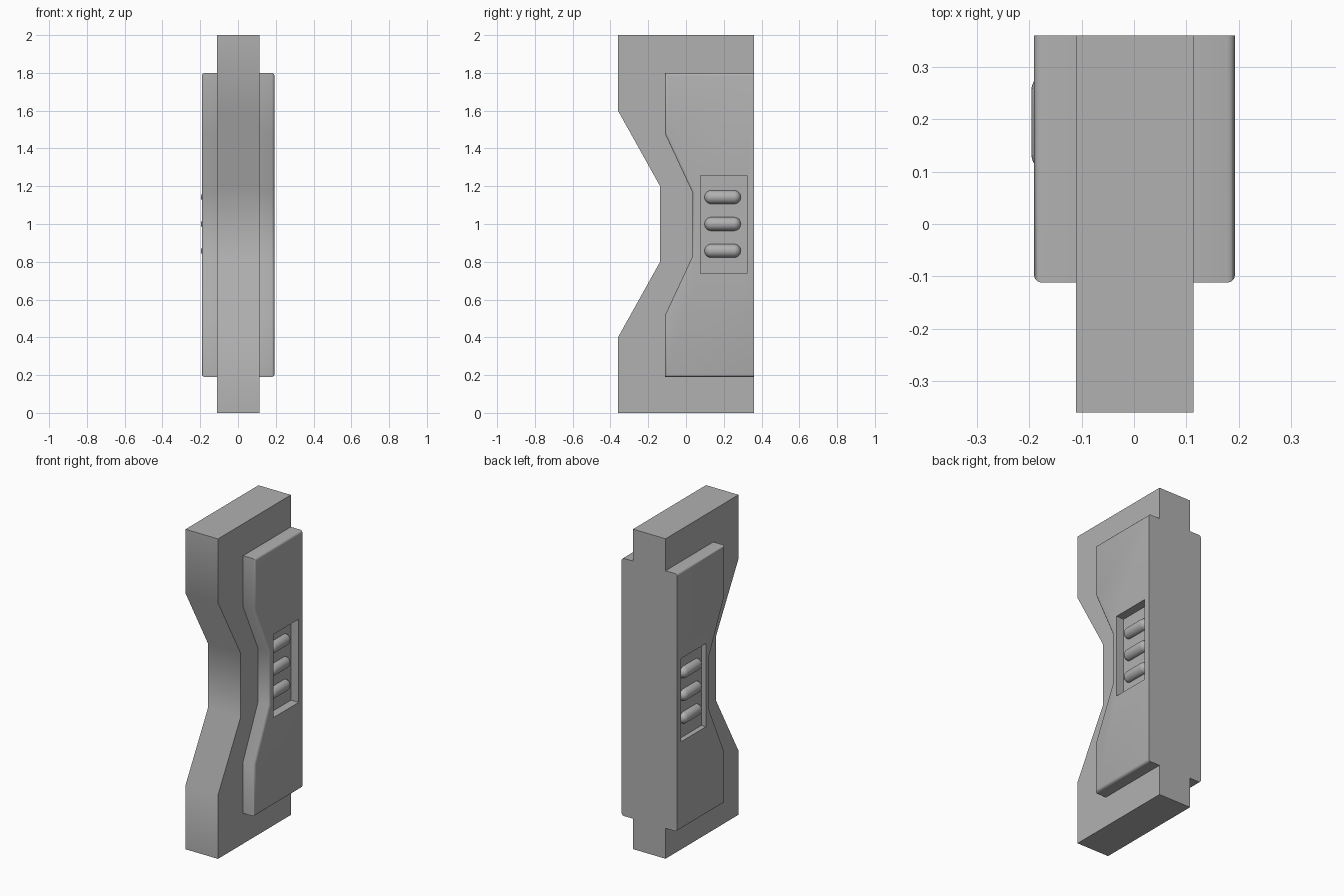
import bpy, bmesh, math
from mathutils import Matrix, Vector

if "Cube" in bpy.data.objects:
    bpy.data.objects.remove(bpy.data.objects["Cube"])

# Mid-dark grey used throughout
grey = bpy.data.materials.new("dark_grey")
grey.diffuse_color = (0.44, 0.44, 0.44, 1)
grey.use_nodes = True
grey.node_tree.nodes["Principled BSDF"].inputs["Base Color"].default_value = grey.diffuse_color


def new_object(name, bm):
    bmesh.ops.recalc_face_normals(bm, faces=bm.faces)
    mesh = bpy.data.meshes.new(name)
    bm.to_mesh(mesh)
    bm.free()
    mesh.materials.append(grey)
    obj = bpy.data.objects.new(name, mesh)
    bpy.context.collection.objects.link(obj)
    return obj


def extrude_profile(points, x0, x1):
    """Extrude a (y, z) outline along x."""
    bm = bmesh.new()
    face = bm.faces.new([bm.verts.new((x0, y, z)) for y, z in points])
    out = bmesh.ops.extrude_face_region(bm, geom=[face])
    moved = [g for g in out["geom"] if isinstance(g, bmesh.types.BMVert)]
    bmesh.ops.translate(bm, verts=moved, vec=(x1 - x0, 0, 0))
    bmesh.ops.recalc_face_normals(bm, faces=bm.faces)
    return bm


def combine(obj, other, operation):
    mod = obj.modifiers.new("bool", "BOOLEAN")
    mod.operation, mod.solver, mod.object = operation, "EXACT", other
    bpy.context.view_layer.objects.active = obj
    bpy.ops.object.modifier_apply(modifier=mod.name)
    bpy.data.objects.remove(other, do_unlink=True)


def smooth(obj):
    bpy.ops.object.select_all(action="DESELECT")
    obj.select_set(True)
    bpy.context.view_layer.objects.active = obj
    bpy.ops.object.shade_smooth_by_angle(angle=math.radians(32))


BACK = 0.36

# Waisted central core
core = new_object("core", extrude_profile(
    [(BACK, 0), (BACK, 2), (-0.36, 2), (-0.36, 1.6), (-0.137, 1.2),
     (-0.137, 0.8), (-0.36, 0.4), (-0.36, 0)], -0.111, 0.114))

# Raised side plates: one slab through the core, rounded except along the back
bm = extrude_profile(
    [(BACK, 0.19), (BACK, 1.8), (-0.112, 1.8), (-0.112, 1.48), (0.035, 1.165),
     (0.035, 0.83), (-0.112, 0.515), (-0.112, 0.19)], -0.191, 0.193)
rim = [e for e in bm.edges
       if not all(v.co.y > BACK - 0.001 for v in e.verts)
       and abs(e.verts[0].co.x - e.verts[1].co.x) < 0.001]
bmesh.ops.bevel(bm, geom=rim, offset=0.015, segments=3, profile=0.5,
                affect="EDGES", clamp_overlap=True)
body = new_object("body", bm)

# Recessed pockets; the left one is shallower
for x0, x1 in ((0.14, 0.25), (-0.25, -0.16)):
    pocket = new_object("pocket_cutter", extrude_profile(
        [(0.076, 0.738), (0.324, 0.738), (0.324, 1.258), (0.076, 1.258)], x0, x1))
    pocket.hide_render = True
    combine(body, pocket, "DIFFERENCE")
combine(body, core, "UNION")
smooth(body)

# Three rounded ribs in each pocket
for side, x in (("right", 0.14), ("left", -0.16)):
    for i, z in enumerate((0.858, 1.0, 1.142)):
        bm = bmesh.new()
        bmesh.ops.create_uvsphere(bm, u_segments=24, v_segments=17, radius=0.036,
                                  matrix=Matrix.Rotation(math.pi / 2, 4, "X"))
        for v in bm.verts:
            v.co += Vector((x, 0.194 + (0.06 if v.co.y > 0 else -0.06), z))
        smooth(new_object(f"rib_{side}_{i + 1}", bm))
